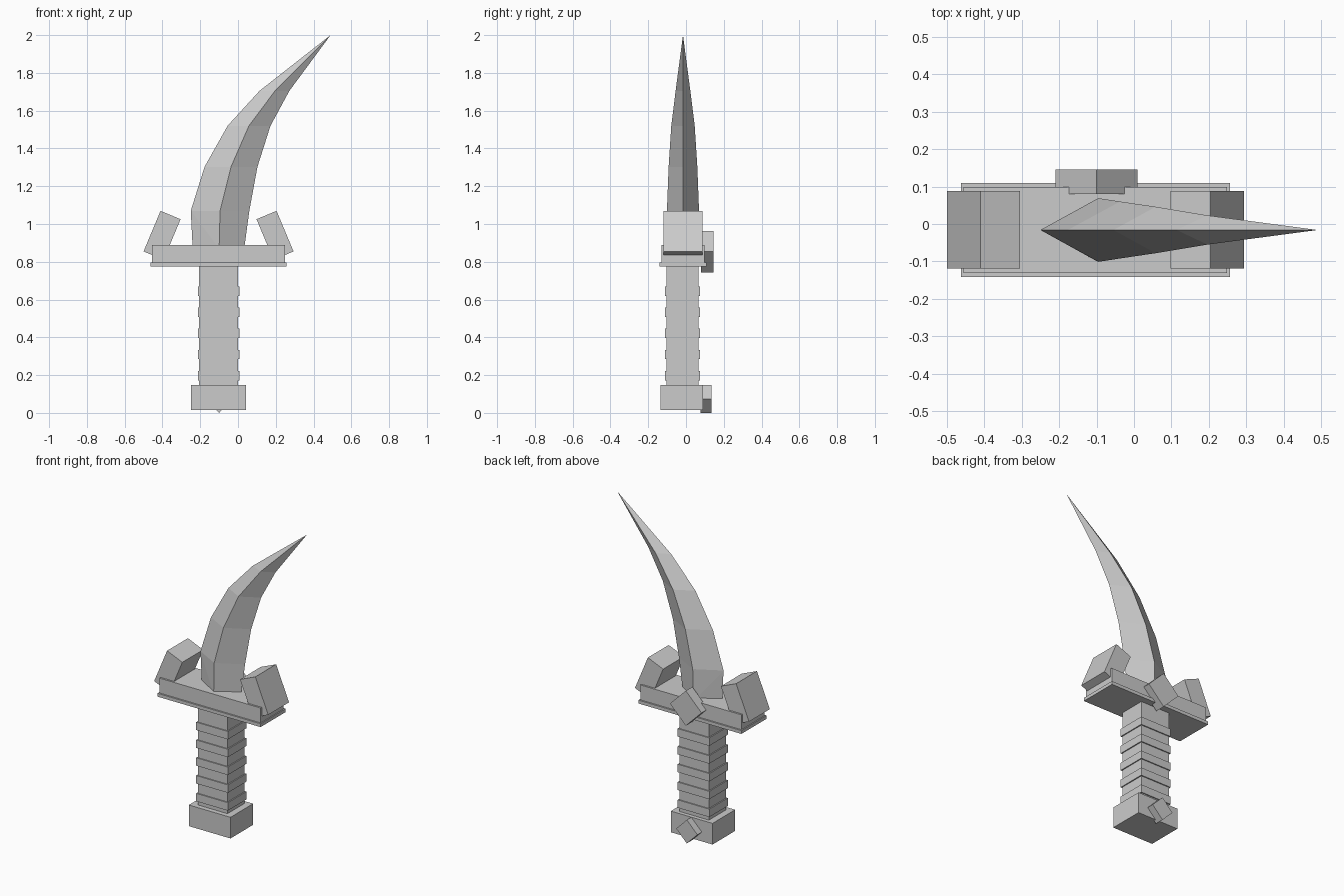
import bpy, bmesh, math
from mathutils import Matrix

old = bpy.data.objects.get("Cube")
if old:
    bpy.data.objects.remove(old, do_unlink=True)

GREY = (0.6, 0.6, 0.6, 1.0)
grey = bpy.data.materials.new("plain grey")
grey.use_nodes = True
grey.diffuse_color = GREY
grey.node_tree.nodes["Principled BSDF"].inputs["Base Color"].default_value = GREY

MID_X = -0.103    # centre line of the hilt
MID_Y = -0.016    # centre plane of the blade


def finish(name, bm):
    bmesh.ops.recalc_face_normals(bm, faces=bm.faces)
    mesh = bpy.data.meshes.new(name)
    bm.to_mesh(mesh)
    bm.free()
    mesh.materials.append(grey)
    obj = bpy.data.objects.new(name, mesh)
    bpy.context.collection.objects.link(obj)
    return obj


def box(name, center, size, turn=0.0):
    """Box turned about the y axis."""
    bm = bmesh.new()
    matrix = (Matrix.Translation(center) @ Matrix.Rotation(turn, 4, 'Y')
              @ Matrix.Diagonal((*size, 1)))
    bmesh.ops.create_cube(bm, size=1, matrix=matrix)
    return finish(name, bm)


# Pommel and grip
box("pommel", (MID_X, -0.022, 0.082), (0.29, 0.225, 0.133))
box("grip", (MID_X, -0.019, 0.46), (0.206, 0.17, 0.66))

# Raised bands around the grip
for i in range(5):
    box(f"grip_band_{i + 1}", (MID_X, -0.019, 0.197 + i * 0.112), (0.22, 0.184, 0.05))

# Crossguard with a slightly wider lower lip
box("guard", (MID_X, -0.016, 0.835), (0.704, 0.23, 0.11))
box("guard_lip", (MID_X, -0.016, 0.786), (0.718, 0.25, 0.021))

# Tilted horns at the ends of the guard
tilt = math.atan2(0.09, 0.215)
for side, name in ((1, "left_horn"), (-1, "right_horn")):
    box(name, (MID_X + side * 0.299, -0.016, 0.94), (0.115, 0.207, 0.233), side * -tilt)

# Diamond studs on the back
for name, z, half, y0, y1 in (("guard_stud", 0.854, 0.11, 0.08, 0.145),
                              ("pommel_stud", 0.074, 0.074, 0.077, 0.135)):
    edge = half * math.sqrt(2)
    box(name, (MID_X + 0.003, (y0 + y1) / 2, z), (edge, y1 - y0, edge), math.pi / 4)

# Curved blade: height, back edge, ridge, cutting edge, half thickness
sections = [
    (0.87, -0.24, -0.10, 0.033, 0.083),
    (1.07, -0.25, -0.095, 0.06, 0.085),
    (1.303, -0.177, -0.037, 0.103, 0.076),
    (1.52, -0.055, 0.058, 0.172, 0.062),
    (1.705, 0.114, 0.196, 0.272, 0.039),
]
bm = bmesh.new()
rings = []
for z, back, ridge, front, half in sections:
    points = ((back, MID_Y), (ridge, MID_Y - half), (front, MID_Y), (ridge, MID_Y + half))
    rings.append([bm.verts.new((x, y, z)) for x, y in points])
tip = bm.verts.new((0.49, MID_Y, 2.0))
bm.faces.new(rings[0])
for row, (low, high) in enumerate(zip(rings, rings[1:])):
    for k in range(4):
        n = (k + 1) % 4
        if row == 0 and 0 in (k, n):
            # The lowest facets beside the back edge are split in two
            ridge = n if k == 0 else k
            bm.faces.new((high[0], low[0], low[ridge]))
            bm.faces.new((high[0], low[ridge], high[ridge]))
        else:
            bm.faces.new((low[k], low[n], high[n], high[k]))
for k in range(4):
    bm.faces.new((rings[-1][k], rings[-1][(k + 1) % 4], tip))
finish("blade", bm)
